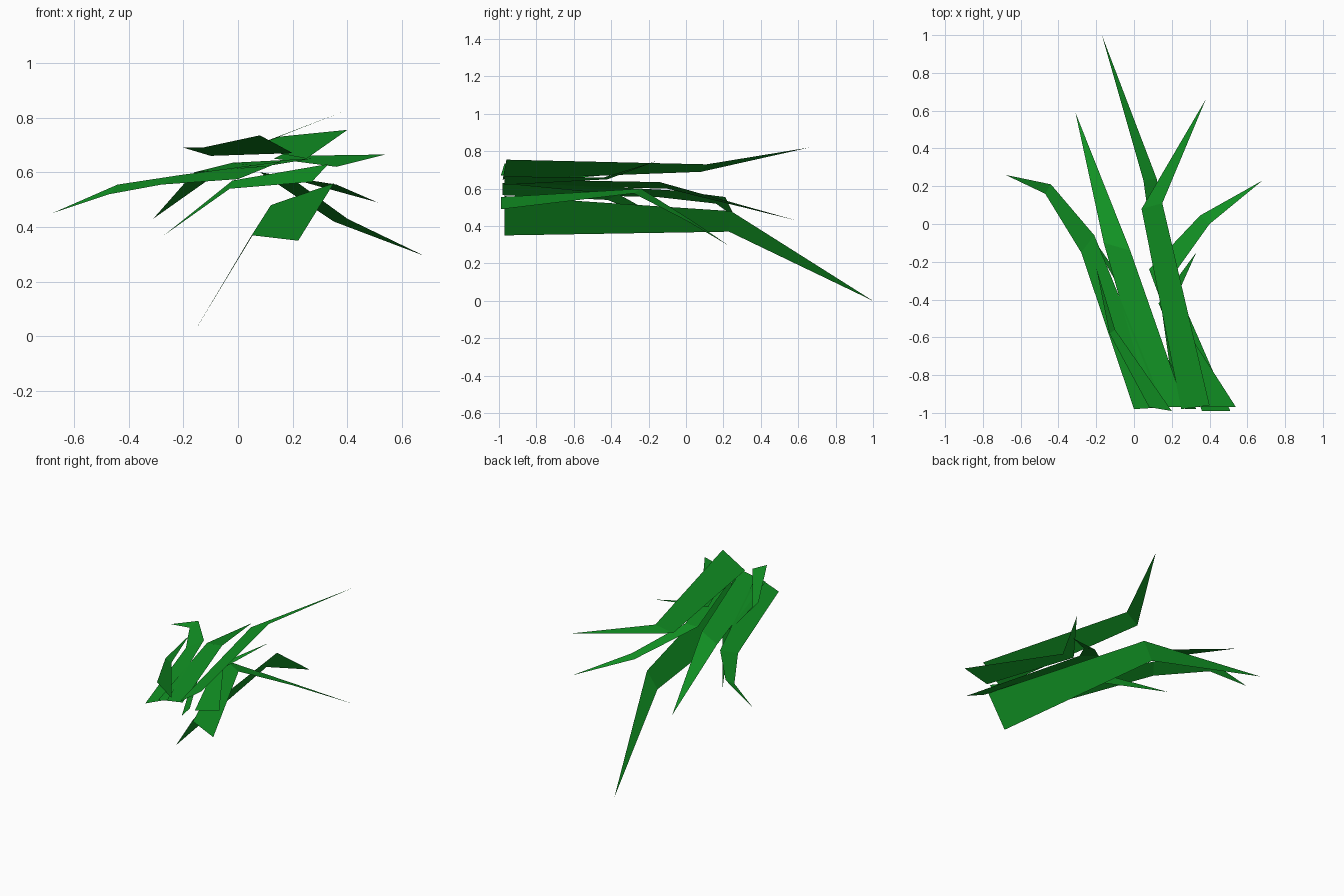
import bpy
from mathutils import Vector

if "Cube" in bpy.data.objects:
    bpy.data.objects.remove(bpy.data.objects["Cube"])

green = bpy.data.materials.new("leaf_green")
green.diffuse_color = (0.006, 0.30, 0.018, 1)
green.use_nodes = True
green.node_tree.nodes["Principled BSDF"].inputs["Base Color"].default_value = green.diffuse_color


def blade(name, rows, tip):
    """Flat leaf: pairs of edge points from the cut base onward, closing in a pointed tip."""
    verts = [Vector(p) for row in rows for p in row] + [Vector(tip)]
    faces = [(2 * i, 2 * i + 1, 2 * i + 3, 2 * i + 2) for i in range(len(rows) - 1)]
    n = len(verts)
    faces.append((n - 3, n - 2, n - 1))
    mesh = bpy.data.meshes.new(name)
    mesh.from_pydata(verts, [], faces)
    mesh.materials.append(green)
    obj = bpy.data.objects.new(name, mesh)
    bpy.context.collection.objects.link(obj)
    return obj


# lowest, longest blade
blade("long_low_blade",
      [((.22, -.97, .35), (.35, -.97, .56)), ((.05, .23, .37), (.12, .24, .48))],
      (-.17, 1.0, 0))
# top blade, rising at the tip
blade("top_blade",
      [((.25, -.98, .65), (.40, -.96, .755)), ((.04, .08, .69), (.15, .11, .73))],
      (.38, .66, .82))
# short upper blade on the left
blade("short_upper_blade",
      [((.08, -.97, .735), (.20, -.99, .67)), ((-.13, -.58, .69), (-.10, -.56, .66))],
      (-.20, -.23, .69))
# broad middle blade
blade("broad_middle_blade",
      [((.09, -.97, .62), (.27, -.97, .65)), ((-.16, -.10, .60), (-.02, -.14, .635))],
      (-.31, .59, .43))
# left blade with two bends
blade("left_curved_blade",
      [((0, -.98, .575), (.16, -.97, .64)), ((-.28, -.15, .555), (-.21, -.06, .59)),
       ((-.47, .16, .52), (-.44, .21, .555))],
      (-.68, .26, .45))
# right blade with two bends
blade("right_curved_blade",
      [((.36, -.99, .555), (.51, -.99, .49)), ((.08, -.24, .60), (.20, -.28, .575)),
       ((.35, .045, .42), (.40, 0, .43))],
      (.68, .23, .295))
# short right blade turning up
blade("short_right_blade",
      [((.36, -.97, .62), (.54, -.97, .665)), ((.13, -.42, .65), (.20, -.44, .66))],
      (.33, -.15, .75))
# hidden lower blade drooping left
blade("lower_left_blade",
      [((.27, -.98, .565), (.33, -.98, .63)), ((-.03, -.42, .54), (-.02, -.36, .57))],
      (-.27, 0, .37))
